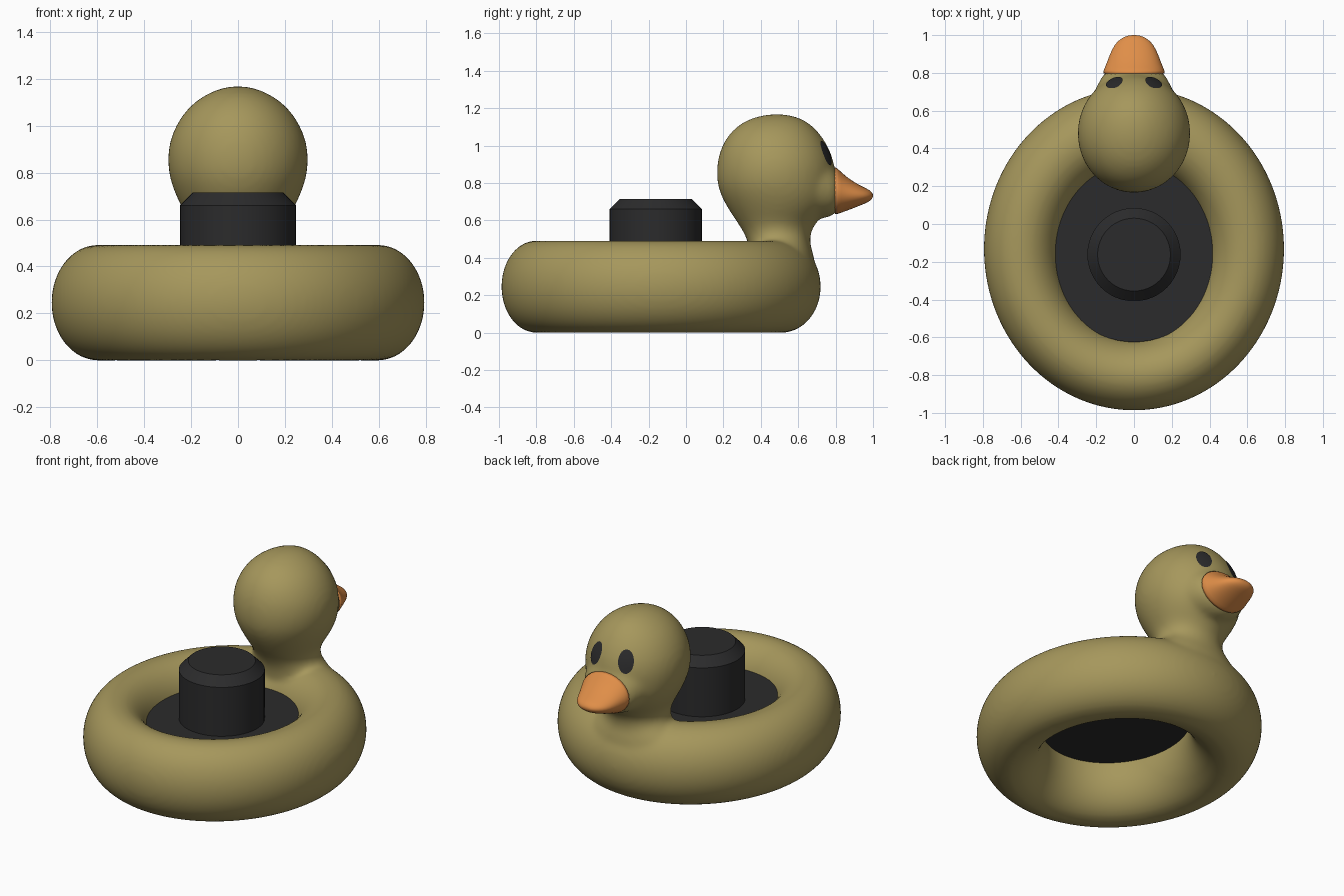
import bpy, bmesh
from math import sin, cos, pi, radians
from mathutils import Vector

if "Cube" in bpy.data.objects:
    bpy.data.objects.remove(bpy.data.objects["Cube"])


def material(name, rgb):
    m = bpy.data.materials.new(name)
    m.diffuse_color = (*rgb, 1)
    m.use_nodes = True
    m.node_tree.nodes["Principled BSDF"].inputs["Base Color"].default_value = m.diffuse_color
    return m


olive = material("olive", (0.38, 0.31, 0.107))
orange = material("orange", (0.74, 0.27, 0.065))
dark = material("dark", (0.024, 0.024, 0.025))


def loft(bm, rings, closed=False):
    """Skin a list of point rings; cap the ends unless closed into a loop."""
    rows = [[bm.verts.new(p) for p in r] for r in rings]
    n = len(rows[0])
    pairs = list(zip(rows, rows[1:])) + ([(rows[-1], rows[0])] if closed else [])
    for a, b in pairs:
        for i in range(n):
            j = (i + 1) % n
            bm.faces.new((a[i], a[j], b[j], b[i]))
    if not closed:
        bm.faces.new(rows[0][::-1])
        bm.faces.new(rows[-1])


def finish(name, bm, mat, angle=None):
    bmesh.ops.recalc_face_normals(bm, faces=bm.faces[:])
    me = bpy.data.meshes.new(name)
    bm.to_mesh(me)
    bm.free()
    me.materials.append(mat)
    ob = bpy.data.objects.new(name, me)
    bpy.context.collection.objects.link(ob)
    bpy.ops.object.select_all(action='DESELECT')
    ob.select_set(True)
    bpy.context.view_layer.objects.active = ob
    if angle:
        bpy.ops.object.shade_smooth_by_angle(angle=radians(angle))
    else:
        bpy.ops.object.shade_smooth()
    return ob


def angles(n):
    return [2 * pi * i / n for i in range(n)]


def flat_ring(cy, z, rx, ry, n=28):
    return [(rx * cos(t), cy + ry * sin(t), z) for t in angles(n)]


def upright_ring(y, hx, z0, z1, n=28):
    c, h = (z0 + z1) / 2, (z1 - z0) / 2
    return [(hx * cos(t), y, c + h * sin(t)) for t in angles(n)]


# Body: oval float ring, head with neck, and cheeks, fused together
body = bmesh.new()
tube = []
for t in angles(72):
    hw = 0.2 + 0.012 * sin(t)
    tube.append([((0.597 + hw * cos(u)) * cos(t),
                  -0.145 + (0.656 + hw * cos(u)) * sin(t),
                  0.246 + 0.248 * sin(u)) for u in angles(32)])
loft(body, tube, closed=True)

# z, back y, front y, half width
head = [(1.168, .45, .52, .03), (1.16, .40, .57, .07), (1.14, .33, .63, .125), (1.10, .265, .685, .19),
        (1.04, .21, .737, .245), (.96, .174, .78, .287), (.88, .161, .80, .303),
        (.80, .163, .80, .299), (.73, .185, .80, .279), (.66, .225, .765, .246),
        (.60, .265, .705, .21), (.55, .30, .672, .193), (.50, .325, .663, .21),
        (.46, .335, .668, .265), (.40, .34, .69, .31), (.28, .36, .70, .30)]
loft(body, [flat_ring((a + b) / 2, z, hx, (b - a) / 2) for z, a, b, hx in head])

# y, half width, bottom z, top z
cheeks = [(.50, .24, .68, .95), (.60, .25, .64, .97), (.67, .225, .61, .97),
          (.73, .198, .607, .95), (.78, .172, .622, .905), (.82, .15, .645, .855)]
loft(body, [upright_ring(*c) for c in cheeks])
body = finish("duck_body", body, olive)
body.modifiers.new("round", 'SUBSURF').levels = 1
body.modifiers["round"].render_levels = 1
rm = body.modifiers.new("fuse", 'REMESH')
rm.mode = 'VOXEL'
rm.voxel_size = 0.016
rm.use_smooth_shade = True
sm = body.modifiers.new("blend", 'SMOOTH')
sm.factor = 0.5
sm.iterations = 10

# Beak
bm = bmesh.new()
beak = [(.785, .174, .622, .902), (.81, .163, .634, .878), (.85, .146, .648, .84),
        (.90, .128, .667, .804), (.95, .104, .687, .778), (.98, .073, .701, .764),
        (.995, .042, .715, .749), (1.0, .018, .727, .738)]
loft(bm, [upright_ring(*b) for b in beak])
beak = finish("beak", bm, orange)
sub = beak.modifiers.new("round", 'SUBSURF')
sub.levels = sub.render_levels = 1

# Eyes: oval patches wrapped onto the head
for side, name in ((-1, "left_eye"), (1, "right_eye")):
    bm = bmesh.new()
    loft(bm, [[(k * .046 * cos(t), k * .07 * sin(t), 0) for t in angles(28)]
              for k in (1, .75, .5, .25, .05)][::-1])
    bm.faces.ensure_lookup_table()
    bmesh.ops.delete(bm, geom=[bm.faces[-1]], context='FACES_ONLY')
    eye = finish(name, bm, dark)
    eye.location = (side * .113, .77, .968)
    eye.rotation_euler = Vector((side * .38, .87, .33)).to_track_quat('Z', 'Y').to_euler()
    sw = eye.modifiers.new("wrap", 'SHRINKWRAP')
    sw.target = body
    sw.wrap_method = 'PROJECT'
    sw.wrap_mode = 'ABOVE_SURFACE'
    sw.use_project_z = True
    sw.use_negative_direction = True
    sw.use_positive_direction = True
    sw.offset = 0.004

# Plate closing the hole
bm = bmesh.new()
loft(bm, [flat_ring(-.15, z, .45, .475, 64) for z in (.30, .35)])
finish("plate", bm, dark, 30)

# Chamfered round post in the middle
bm = bmesh.new()
loft(bm, [flat_ring(-.162, z, r, r, 48) for z, r in ((.32, .247), (.66, .247), (.715, .193))])
finish("post", bm, dark, 30)
